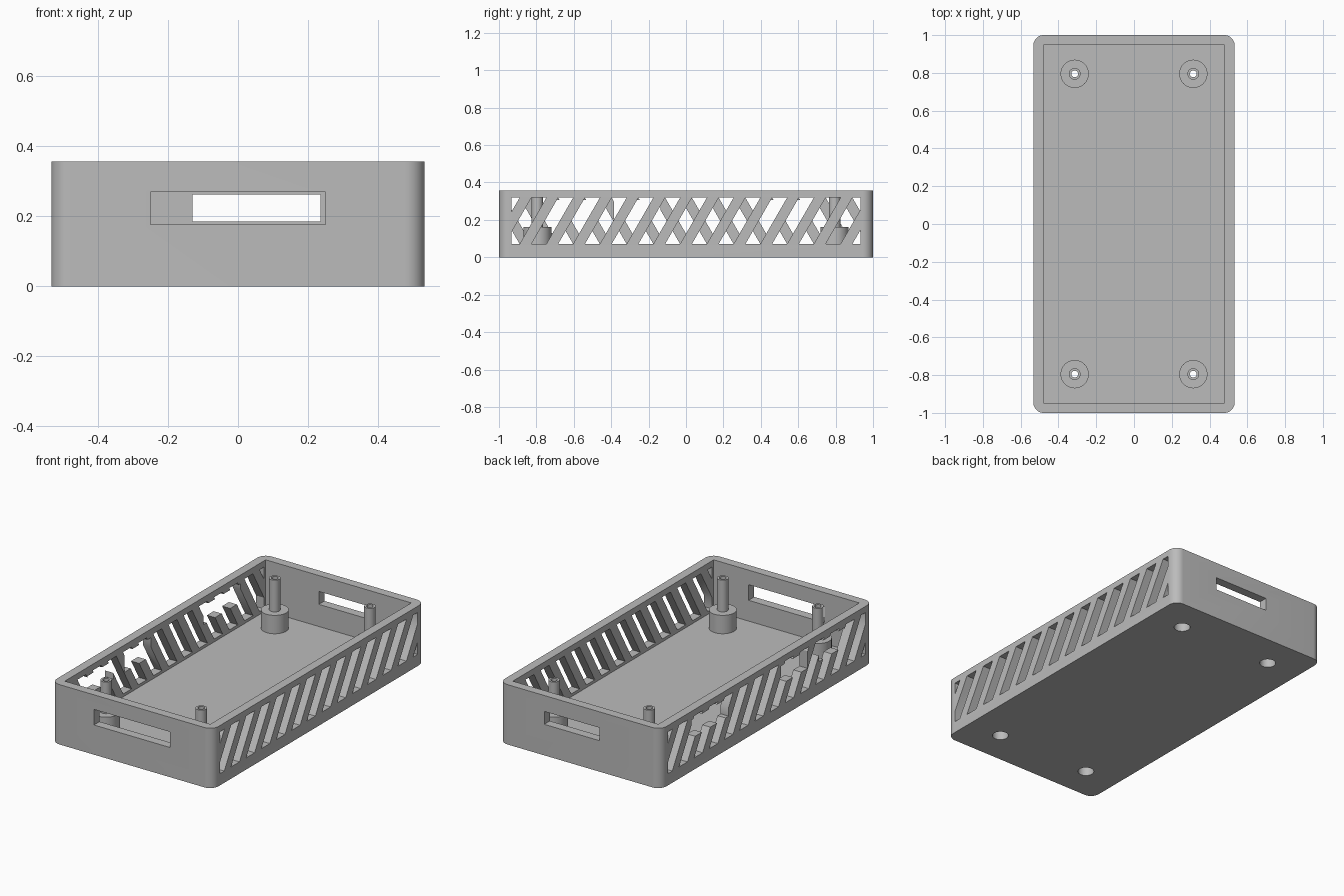
import bpy, bmesh, math
from mathutils import Matrix, Vector

cube = bpy.data.objects.get("Cube")
if cube:
    bpy.data.objects.remove(cube, do_unlink=True)

HX, HY, H = 0.533, 1.0, 0.357      # outer half sizes and height
WALL, FLOOR = 0.053, 0.053
POST_X, POST_Y = 0.314, 0.795

grey = bpy.data.materials.new("plain_grey")
grey.use_nodes = True
colour = (0.5, 0.5, 0.5, 1)
grey.diffuse_color = colour
grey.node_tree.nodes["Principled BSDF"].inputs["Base Color"].default_value = colour


def finish(bm, name):
    bmesh.ops.recalc_face_normals(bm, faces=bm.faces)
    mesh = bpy.data.meshes.new(name)
    bm.to_mesh(mesh)
    bm.free()
    mesh.materials.append(grey)
    obj = bpy.data.objects.new(name, mesh)
    bpy.context.collection.objects.link(obj)
    return obj


def add_box(bm, lo, hi):
    lo, hi = Vector(lo), Vector(hi)
    mat = Matrix.Translation((lo + hi) / 2) @ Matrix.Diagonal((*(hi - lo), 1))
    return bmesh.ops.create_cube(bm, size=1, matrix=mat)["verts"]


def cylinders(name, radius, z0, z1):
    """One upright cylinder at each of the four post positions."""
    bm = bmesh.new()
    for sx in (-1, 1):
        for sy in (-1, 1):
            bmesh.ops.create_cone(
                bm, cap_ends=True, segments=32, radius1=radius, radius2=radius,
                depth=z1 - z0,
                matrix=Matrix.Translation((sx * POST_X, sy * POST_Y, (z0 + z1) / 2)))
    return finish(bm, name)


def boxes(name, *spans):
    bm = bmesh.new()
    for lo, hi in spans:
        add_box(bm, lo, hi)
    return finish(bm, name)


def slanted_slots(name, side):
    """Row of leaning slots, trimmed to a rectangular window in a side wall."""
    z0, z1, end = 0.07, 0.32, 0.932
    pitch, width = 0.143, 0.08
    lean = (z1 - z0) / 2 * math.tan(math.radians(30))
    bm = bmesh.new()
    for i in range(-7, 8):
        y = i * pitch
        pts = [(y - lean - width / 2, z0), (y - lean + width / 2, z0),
               (y + lean + width / 2, z1), (y + lean - width / 2, z1)]
        bm.faces.new([bm.verts.new((HX - 0.09, py, pz)) for py, pz in pts])
    for s in (-1, 1):
        geom = bm.verts[:] + bm.edges[:] + bm.faces[:]
        bmesh.ops.bisect_plane(bm, geom=geom, plane_co=(0, s * end, 0),
                               plane_no=(0, s, 0), clear_outer=True)
    new = bmesh.ops.extrude_face_region(bm, geom=bm.faces[:])["geom"]
    bmesh.ops.translate(bm, vec=(0.15, 0, 0),
                        verts=[v for v in new if isinstance(v, bmesh.types.BMVert)])
    if side < 0:
        bmesh.ops.rotate(bm, verts=bm.verts, matrix=Matrix.Rotation(math.pi, 3, 'Z'))
    return finish(bm, name)


def combine(target, tool, operation):
    mod = target.modifiers.new(tool.name, 'BOOLEAN')
    mod.operation, mod.solver, mod.object = operation, 'EXACT', tool
    bpy.context.view_layer.objects.active = target
    bpy.ops.object.modifier_apply(modifier=mod.name)
    bpy.data.objects.remove(tool, do_unlink=True)


# Tray shell with rounded upright corners
bm = bmesh.new()
add_box(bm, (-HX, -HY, 0), (HX, HY, H))
upright = [e for e in bm.edges if abs(e.verts[0].co.z - e.verts[1].co.z) > 0.1]
bmesh.ops.bevel(bm, geom=upright, offset=0.055, segments=10, profile=0.5, affect='EDGES')
tray = finish(bm, "enclosure_tray")
combine(tray, boxes("cavity", ((WALL - HX, WALL - HY, FLOOR),
                               (HX - WALL, HY - WALL, H + 0.1))), 'DIFFERENCE')

# Leaning vents on both long walls
for side in (1, -1):
    combine(tray, slanted_slots("vent_slots", side), 'DIFFERENCE')

# Connector openings in the right wall
ports = [((-HX - 0.05, y0, 0.195), (-HX + 0.09, y1, 0.305))
         for y0, y1 in ((-0.735, -0.49), (-0.385, -0.135), (0.36, 0.71))]
combine(tray, boxes("side_ports", *ports), 'DIFFERENCE')

# Openings in the front and back walls
combine(tray, boxes("end_ports",
                    ((-0.25, -HY - 0.05, 0.177), (0.25, -HY + 0.09, 0.27)),
                    ((-0.13, HY - 0.09, 0.185), (0.235, HY + 0.05, 0.262))), 'DIFFERENCE')

# Stepped mounting posts with screw holes, recessed from below
combine(tray, cylinders("post_bases", 0.075, 0.02, 0.163), 'UNION')
combine(tray, cylinders("post_pins", 0.031, 0.12, 0.352), 'UNION')
combine(tray, cylinders("screw_holes", 0.018, -0.05, 0.45), 'DIFFERENCE')
combine(tray, cylinders("screw_recesses", 0.045, -0.05, 0.107), 'DIFFERENCE')

bpy.ops.object.select_all(action='DESELECT')
tray.select_set(True)
bpy.context.view_layer.objects.active = tray
bpy.ops.object.shade_smooth_by_angle(angle=math.radians(30))
